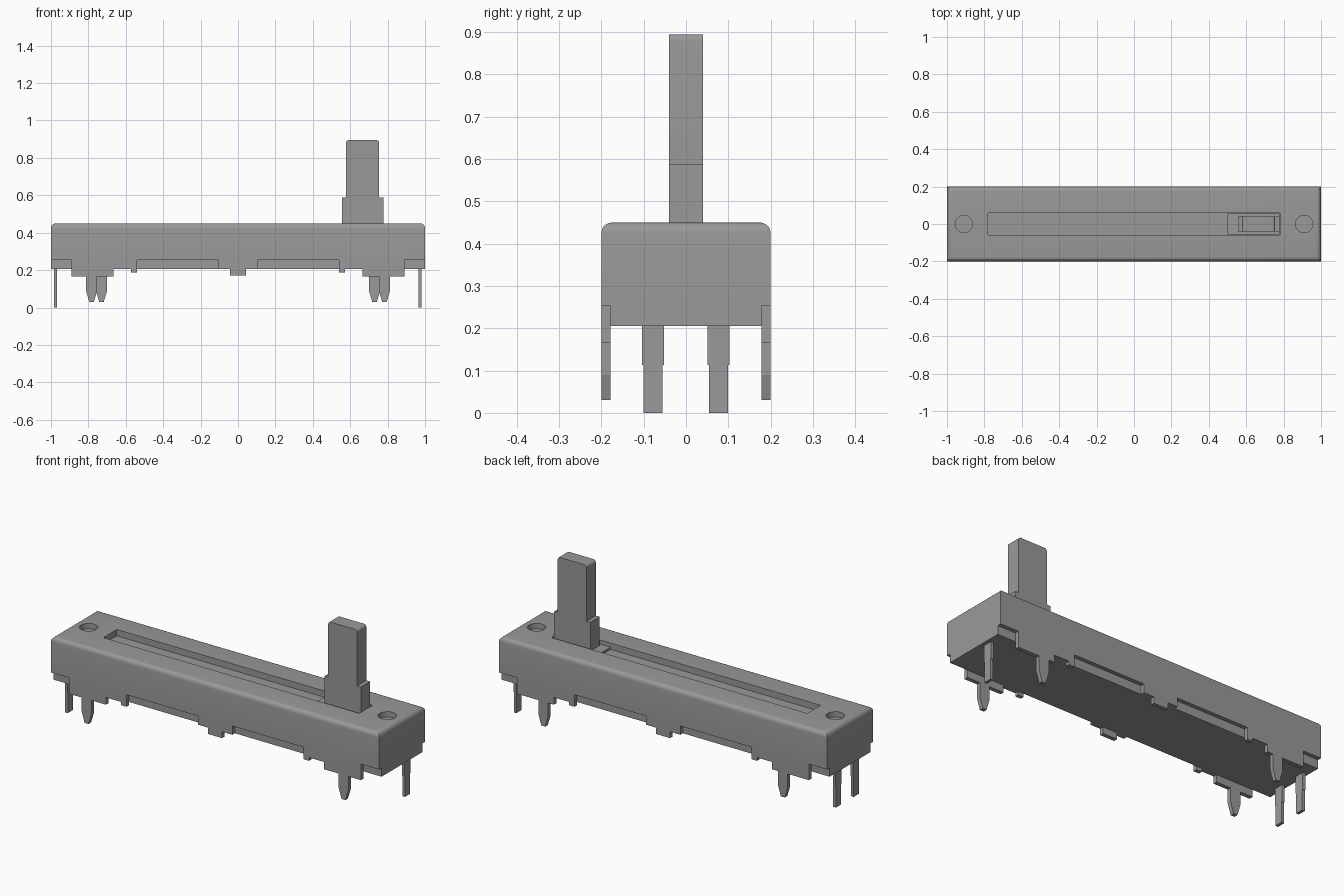
import bpy
import bmesh
import math

if "Cube" in bpy.data.objects:
    bpy.data.objects.remove(bpy.data.objects["Cube"], do_unlink=True)

GREY = (0.32, 0.32, 0.32, 1.0)
grey = bpy.data.materials.new("grey metal")
grey.use_nodes = True
grey.diffuse_color = GREY
grey.node_tree.nodes["Principled BSDF"].inputs["Base Color"].default_value = GREY

BOTTOM, TOP = 0.205, 0.45
HALF_Y, PLATE_Y = 0.2, 0.178


def finish(name, bm):
    """Turn a bmesh into a grey object in the scene."""
    bmesh.ops.recalc_face_normals(bm, faces=bm.faces)
    mesh = bpy.data.meshes.new(name)
    bm.to_mesh(mesh)
    bm.free()
    mesh.materials.append(grey)
    obj = bpy.data.objects.new(name, mesh)
    bpy.context.collection.objects.link(obj)
    return obj


def add_box(bm, x, y, z):
    """Add a box given as (min, max) ranges."""
    verts = bmesh.ops.create_cube(bm, size=1)["verts"]
    for v in verts:
        v.co = [r[0] if c < 0 else r[1] for c, r in zip(v.co, (x, y, z))]
    return verts


def add_prism(bm, points, axis, start, end):
    """Extrude an outline along x (points are y, z) or y (points are x, z)."""
    place = (lambda a, b, d: (d, a, b)) if axis == "x" else (lambda a, b, d: (a, d, b))
    face = bm.faces.new([bm.verts.new(place(a, b, start)) for a, b in points])
    moved = bmesh.ops.extrude_face_region(bm, geom=[face])["geom"]
    for v in moved:
        if isinstance(v, bmesh.types.BMVert):
            v.co["xyz".index(axis)] = end


def smooth(obj):
    bpy.ops.object.select_all(action="DESELECT")
    obj.select_set(True)
    bpy.context.view_layer.objects.active = obj
    bpy.ops.object.shade_smooth_by_angle(angle=math.radians(35))


# Housing with rounded top rim
bm = bmesh.new()
add_box(bm, (-1, 1), (-HALF_Y, HALF_Y), (BOTTOM, TOP))
rim = [e for e in bm.edges if all(v.co.z > 0.4 for v in e.verts)]
bmesh.ops.bevel(bm, geom=rim, offset=0.025, segments=5, profile=0.5, affect="EDGES")
housing = finish("housing", bm)

# Cutter: slider slot, screw holes and the notches along the lower side edges
bm = bmesh.new()
add_box(bm, (-0.78, 0.78), (-0.058, 0.058), (TOP - 0.035, 0.6))
for sx in (-1, 1):
    hole = bmesh.ops.create_cone(bm, cap_ends=True, segments=32, radius1=0.046,
                                 radius2=0.046, depth=0.2)["verts"]
    bmesh.ops.translate(bm, verts=hole, vec=(sx * 0.91, 0, TOP + 0.07))
    for sy in (-1, 1):
        for x0, x1, z in ((0.105, 0.54, 0.253), (0.89, 1.1, 0.253)):
            add_box(bm, sorted((sx * x0, sx * x1)), sorted((sy * PLATE_Y, sy * 0.3)),
                    (0.1, z))
cutter = finish("housing_cutter", bm)
cutter.hide_render = True

cut = housing.modifiers.new("cut", "BOOLEAN")
cut.operation = "DIFFERENCE"
cut.solver = "EXACT"
cut.object = cutter
bpy.context.view_layer.objects.active = housing
bpy.ops.object.modifier_apply(modifier="cut")
bpy.data.objects.remove(cutter, do_unlink=True)
smooth(housing)

# Sheet-metal tabs and pointed mounting legs hanging from both side walls
for side, sy, leg_x in (("front", -1, 0.783), ("back", 1, 0.73)):
    y0, y1 = sy * PLATE_Y, sy * HALF_Y
    bm = bmesh.new()
    add_box(bm, (-0.043, 0.043), sorted((y0, y1)), (0.17, BOTTOM))
    finish(side + "_centre_tab", bm)
    for end, sx in (("left", 1), ("right", -1)):
        bm = bmesh.new()
        add_box(bm, sorted((sx * 0.54, sx * 0.573)), sorted((y0, y1)), (0.187, BOTTOM))
        finish(f"{side}_{end}_small_tab", bm)
        outline = [(0.665, BOTTOM), (0.665, 0.165),
                   (leg_x - 0.03, 0.165), (leg_x - 0.03, 0.09),
                   (leg_x - 0.012, 0.03), (leg_x + 0.012, 0.03),
                   (leg_x + 0.03, 0.09), (leg_x + 0.03, 0.165),
                   (0.89, 0.165), (0.89, BOTTOM)]
        bm = bmesh.new()
        add_prism(bm, [(sx * x, z) for x, z in outline], "y", y0, y1)
        finish(f"{side}_{end}_mounting_leg", bm)

# Stepped terminal pins: two at the right end, one at the left end
for name, px, py in (("right_front_pin", -0.975, -0.078),
                     ("right_back_pin", -0.975, 0.077),
                     ("left_back_pin", 0.972, 0.077)):
    half = [(0.026, 0.22), (0.026, 0.113), (0.0225, 0.113), (0.0225, 0)]
    outline = half + [(-y, z) for y, z in reversed(half)]
    bm = bmesh.new()
    add_prism(bm, [(py + y, z) for y, z in outline], "x", px - 0.008, px + 0.008)
    finish(name, bm)

# Sliding carrier inside the slot
bm = bmesh.new()
add_box(bm, (0.5, 0.779), (-0.057, 0.057), (0.40, TOP - 0.022))
finish("slider_carrier", bm)

# Lever: wide foot, narrower stem with rounded top corners
left, right, top, r = 0.578, 0.754, 0.895, 0.014
arc = [math.radians(15 * i) for i in range(7)]
outline = [(0.555, 0.41), (0.777, 0.41), (0.777, 0.587), (right, 0.587)]
outline += [(right - r + r * math.cos(a), top - r + r * math.sin(a)) for a in arc]
outline += [(left + r - r * math.sin(a), top - r + r * math.cos(a)) for a in arc]
outline += [(left, 0.587), (0.555, 0.587)]
bm = bmesh.new()
add_prism(bm, outline, "y", -0.04, 0.04)
smooth(finish("slider_lever", bm))
